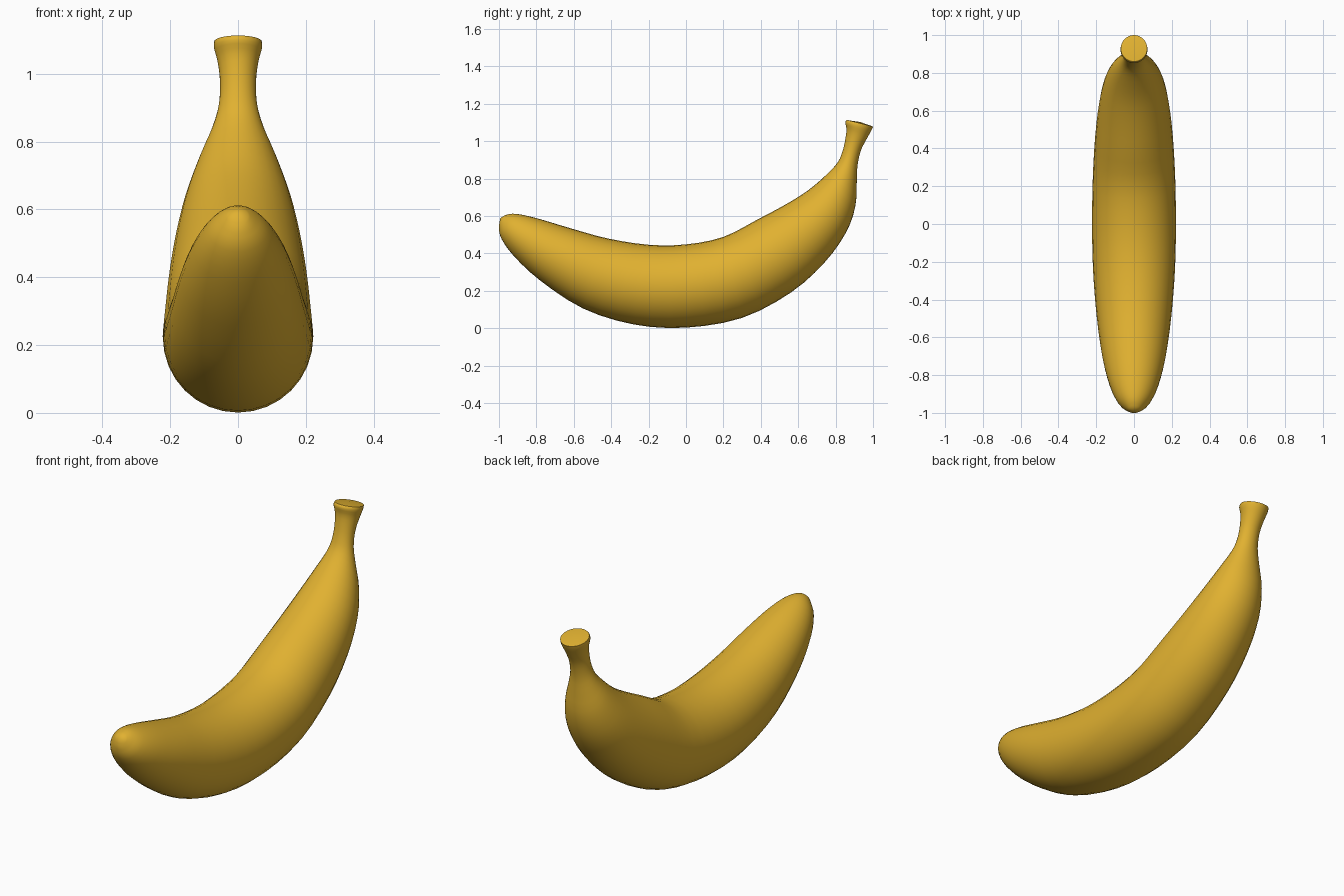
import bpy
import bmesh
import math
from mathutils import Vector

default_cube = bpy.data.objects.get("Cube")
if default_cube:
    bpy.data.objects.remove(default_cube, do_unlink=True)

SIDES = 32
STEPS = 3

# Cross-sections from blossom tip to stem end:
# inner edge (y, z), outer edge (y, z), half width
SECTIONS = [
    (-.97, .603, -.998, .56, .03),
    (-.93, .612, -1, .53, .053),
    (-.87, .605, -.985, .475, .09),
    (-.77, .58, -.92, .385, .13),
    (-.62, .535, -.78, .255, .168),
    (-.42, .48, -.55, .105, .198),
    (-.2, .446, -.28, .02, .217),
    (0, .448, 0, .003, .222),
    (.2, .488, .3, .055, .218),
    (.38, .58, .56, .19, .205),
    (.53, .66, .74, .35, .185),
    (.65, .735, .855, .51, .157),
    (.75, .82, .905, .65, .117),
    (.81, .885, .913, .78, .077),
    (.835, .94, .917, .87, .057),
    (.85, 1, .935, .95, .053),
    (.858, 1.06, .965, 1.01, .06),
    (.852, 1.1, .99, 1.055, .071),
    (.86, 1.113, 1, 1.078, .07),
]


def smooth_sections(rows, steps):
    """Catmull-Rom interpolation between neighbouring cross-sections."""
    last = len(rows) - 1
    result = []
    for i in range(last):
        before, start = rows[max(i - 1, 0)], rows[i]
        end, after = rows[i + 1], rows[min(i + 2, last)]
        for k in range(steps):
            t = k / steps
            result.append([
                b + (c - a) * t / 2
                + (a - b * 5 / 2 + c * 2 - d / 2) * t * t
                + (b * 3 - a - c * 3 + d) / 2 * t ** 3
                for a, b, c, d in zip(before, start, end, after)
            ])
    result.append(rows[last])
    return result


def add_ring(bm, section):
    """Elliptical ring spanning the inner and outer edges."""
    inner = Vector((0, section[0], section[1]))
    outer = Vector((0, section[2], section[3]))
    centre = (inner + outer) / 2
    radius = (inner - outer) / 2
    across = Vector((section[4], 0, 0))
    ring = []
    for i in range(SIDES):
        angle = math.tau * i / SIDES
        point = centre + radius * math.cos(angle) + across * math.sin(angle)
        ring.append(bm.verts.new(point))
    return ring


def close_end(bm, ring, point):
    pole = bm.verts.new(point)
    for i in range(SIDES):
        bm.faces.new((ring[i], ring[(i + 1) % SIDES], pole))


# Fruit body and stem as one continuous skin
bm = bmesh.new()
rings = [add_ring(bm, section) for section in smooth_sections(SECTIONS, STEPS)]
for ring, following in zip(rings, rings[1:]):
    for i in range(SIDES):
        j = (i + 1) % SIDES
        bm.faces.new((ring[i], ring[j], following[j], following[i]))

# Rounded blossom tip and nearly flat stem end
close_end(bm, rings[0], (0, -.993, .588))
close_end(bm, rings[-1], (0, .932, 1.102))
bmesh.ops.recalc_face_normals(bm, faces=bm.faces[:])

mesh = bpy.data.meshes.new("banana")
bm.to_mesh(mesh)
bm.free()
banana = bpy.data.objects.new("banana", mesh)
bpy.context.collection.objects.link(banana)

# Ripe yellow peel
peel = bpy.data.materials.new("ripe_yellow")
peel.use_nodes = True
colour = (.75, .44, .03, 1)
peel.diffuse_color = colour
shader = next(n for n in peel.node_tree.nodes if n.type == "BSDF_PRINCIPLED")
shader.inputs["Base Color"].default_value = colour
mesh.materials.append(peel)

# Smooth skin with a crisp stem rim
bpy.ops.object.select_all(action="DESELECT")
banana.select_set(True)
bpy.context.view_layer.objects.active = banana
bpy.ops.object.shade_smooth_by_angle(angle=math.radians(50))
